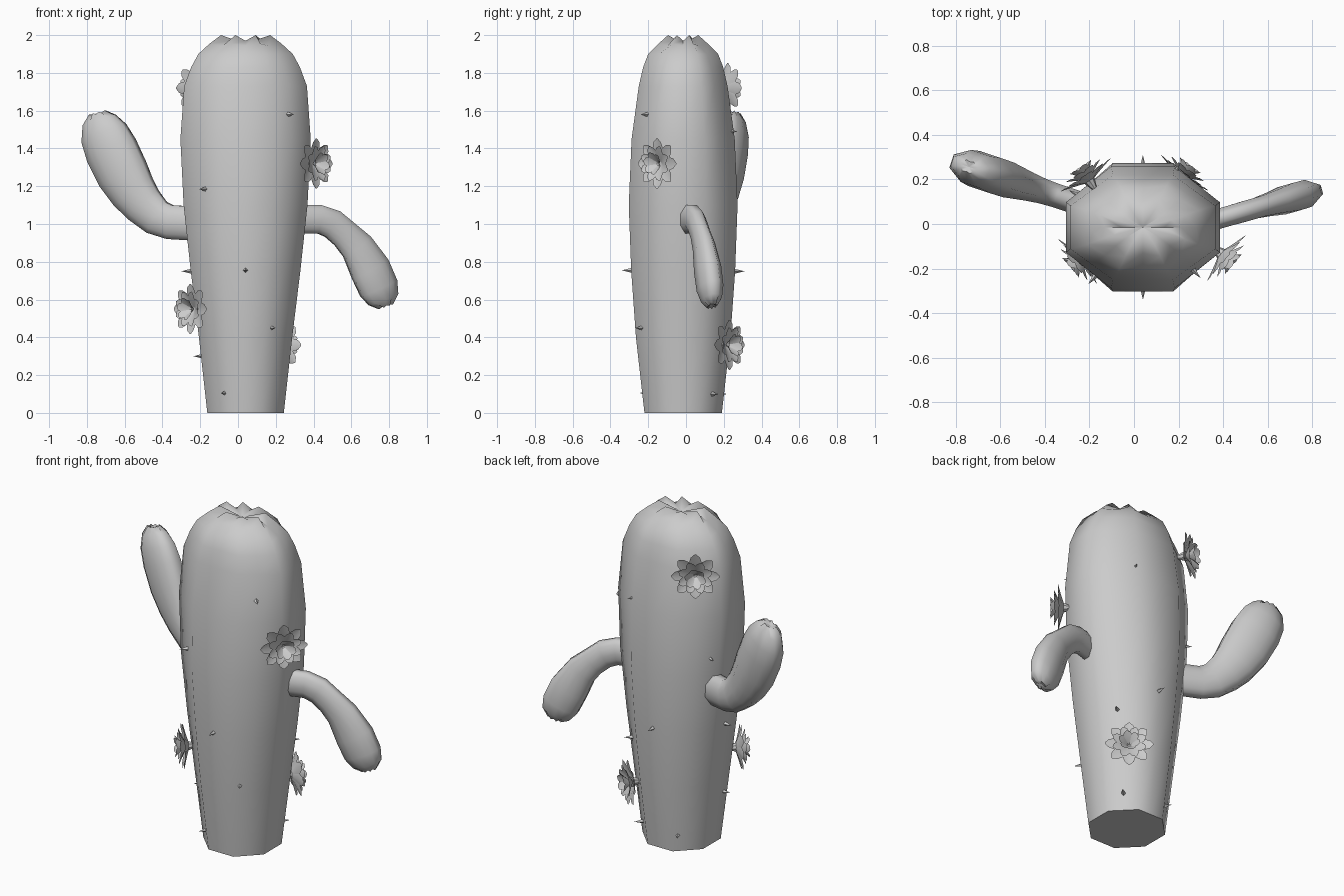
import bpy, bmesh, math
from mathutils import Vector

if "Cube" in bpy.data.objects:
    bpy.data.objects.remove(bpy.data.objects["Cube"])

C8 = math.cos(math.pi / 8)
CX, CY = 0.04, -0.015          # trunk axis


def finish(name, bm, angle):
    bmesh.ops.recalc_face_normals(bm, faces=bm.faces)
    me = bpy.data.meshes.new(name)
    bm.to_mesh(me)
    bm.free()
    ob = bpy.data.objects.new(name, me)
    bpy.context.collection.objects.link(ob)
    bpy.ops.object.select_all(action='DESELECT')
    ob.select_set(True)
    bpy.context.view_layer.objects.active = ob
    bpy.ops.object.shade_smooth_by_angle(angle=math.radians(angle))
    return ob


def ribbed_loft(name, stations, dimple):
    """Eight ribs; each station is (centre, u, v, axis, groove, groove_drop)."""
    bm = bmesh.new()
    rings = []
    for c, u, v, axis, groove, drop in stations:
        ring = []
        for i in range(16):
            a = math.pi / 8 * (i + 1)
            k = 1 / C8 if i % 2 == 0 else groove
            p = c + (u * math.cos(a) + v * math.sin(a)) * k
            if i % 2:
                p -= axis * drop
            ring.append(bm.verts.new(p))
        rings.append(ring)
    for r, s in zip(rings, rings[1:]):
        for i in range(16):
            j = (i + 1) % 16
            bm.faces.new((r[i], r[j], s[j], s[i]))
    bm.faces.new(rings[0])
    tip = bm.verts.new(dimple)
    for i in range(16):
        bm.faces.new((rings[-1][i], rings[-1][(i + 1) % 16], tip))
    return finish(name, bm, 60)


# Trunk: z, half width, half depth, groove factor, groove drop
PROFILE = [(0, .2025, .205, 1, 0), (.4, .247, .25, 1, 0), (.75, .29, .275, 1, 0),
           (1.1, .328, .288, 1, 0), (1.45, .345, .273, 1, 0), (1.73, .325, .235, 1, 0),
           (1.83, .288, .212, .99, 0), (1.9, .25, .185, .96, 0),
           (1.955, .19, .13, .9, .012), (2.0, .13, .08, .75, .03)]
Z = Vector((0, 0, 1))
ribbed_loft("trunk", [(Vector((CX, CY, z)), Vector((w, 0, 0)), Vector((0, d, 0)), Z, g, dr)
                      for z, w, d, g, dr in PROFILE], Vector((CX, CY, 1.955)))


def arm(name, pts, y0, slope):
    """pts are (x, z, radius); y follows a straight line in plan."""
    cs = [Vector((x, y0 + slope * abs(x), z)) for x, z, r in pts]
    side = Vector((-slope, math.copysign(1, pts[0][0]), 0)).normalized()
    st = []
    n = len(pts)
    for i, (x, z, r) in enumerate(pts):
        t = (cs[min(i + 1, n - 1)] - cs[max(i - 1, 0)]).normalized()
        u = t.cross(side).normalized()
        g = .85 if i == n - 1 else 1
        st.append((cs[i], u * r, side * r * .6, t, g, .008 if g < 1 else 0))
    ribbed_loft(name, st, cs[-1] - t * .012)


arm("left_arm", [(-.2, 1.0, .09), (-.36, 1.01, .09), (-.43, 1.035, .095), (-.5, 1.1, .108),
                 (-.555, 1.17, .122), (-.61, 1.265, .136), (-.67, 1.39, .138),
                 (-.71, 1.48, .125), (-.735, 1.55, .09), (-.745, 1.59, .045)], .012, .33)
arm("right_arm", [(.3, 1.025, .075), (.43, 1.025, .075), (.5, 1.0, .077), (.565, .945, .077),
                  (.63, .88, .088), (.7, .76, .106), (.745, .66, .104),
                  (.77, .60, .082), (.782, .562, .04)], -.085, .285)


def flower(name, centre, normal):
    centre = Vector(centre)
    n = Vector((*normal, 0)).normalized()
    s = n.cross(Z)
    bm = bmesh.new()
    # rings of petals: count, length, half width, start lift, end lift, turn
    for cnt, ln, hw, h0, h1, turn in [(8, .133, .034, -.03, .012, 0),
                                      (8, .098, .028, -.02, .034, .5),
                                      (6, .06, .025, -.015, .055, .25)]:
        for k in range(cnt):
            a = 2 * math.pi * (k + turn) / cnt
            d = s * math.cos(a) + Z * math.sin(a)
            e = Z * math.cos(a) - s * math.sin(a)
            rows = []
            for t, w in [(.08, .25), (.35, .65), (.62, 1), (.85, .75), (1, .12)]:
                c = centre + d * ln * t + n * (h0 + (h1 - h0) * t ** .8)
                rows.append([bm.verts.new(c + e * hw * w * q + n * .008 * w * abs(q))
                             for q in (-1, 0, 1)])
            for r, q in zip(rows, rows[1:]):
                for i in range(2):
                    bm.faces.new((r[i], r[i + 1], q[i + 1], q[i]))
    # Stem cup joining the flower to the trunk
    m = n.to_track_quat('Z', 'Y').to_matrix().to_4x4()
    m.translation = centre - n * .035
    bmesh.ops.create_cone(bm, cap_ends=True, segments=8, radius1=.012, radius2=.03,
                          depth=.05, matrix=m)
    finish(name, bm, 40)


flower("flower_low_front", (-.243, -.16, .55), (-.75, -.65))
flower("flower_high_right", (.405, -.145, 1.32), (.76, -.64))
flower("flower_high_back", (-.21, .21, 1.72), (-.55, .83))
flower("flower_low_back", (.22, .22, .36), (.6, .8))


def trunk_half(z):
    for a, b in zip(PROFILE, PROFILE[1:]):
        if a[0] <= z <= b[0]:
            f = (z - a[0]) / (b[0] - a[0])
            return a[1] + (b[1] - a[1]) * f, a[2] + (b[2] - a[2]) * f


# Spines: plan angle in degrees and height
bm = bmesh.new()
for deg, z in [(-90, .755), (-58, .45), (-120, .105), (-130, 1.185), (-48, 1.58),
               (65, 1.49), (90, .75), (40, .6), (120, .1), (45, .1),
               (180, .75), (150, 1.2), (195, .3)]:
    w, d = trunk_half(z)
    a = math.radians(deg)
    n = Vector((math.cos(a), math.sin(a), 0))
    m = n.to_track_quat('Z', 'Y').to_matrix().to_4x4()
    m.translation = Vector((CX + w * math.cos(a), CY + d * math.sin(a), z)) + n * .022
    bmesh.ops.create_cone(bm, cap_ends=True, segments=4, radius1=.014, radius2=0,
                          depth=.055, matrix=m)
finish("spines", bm, 30)
